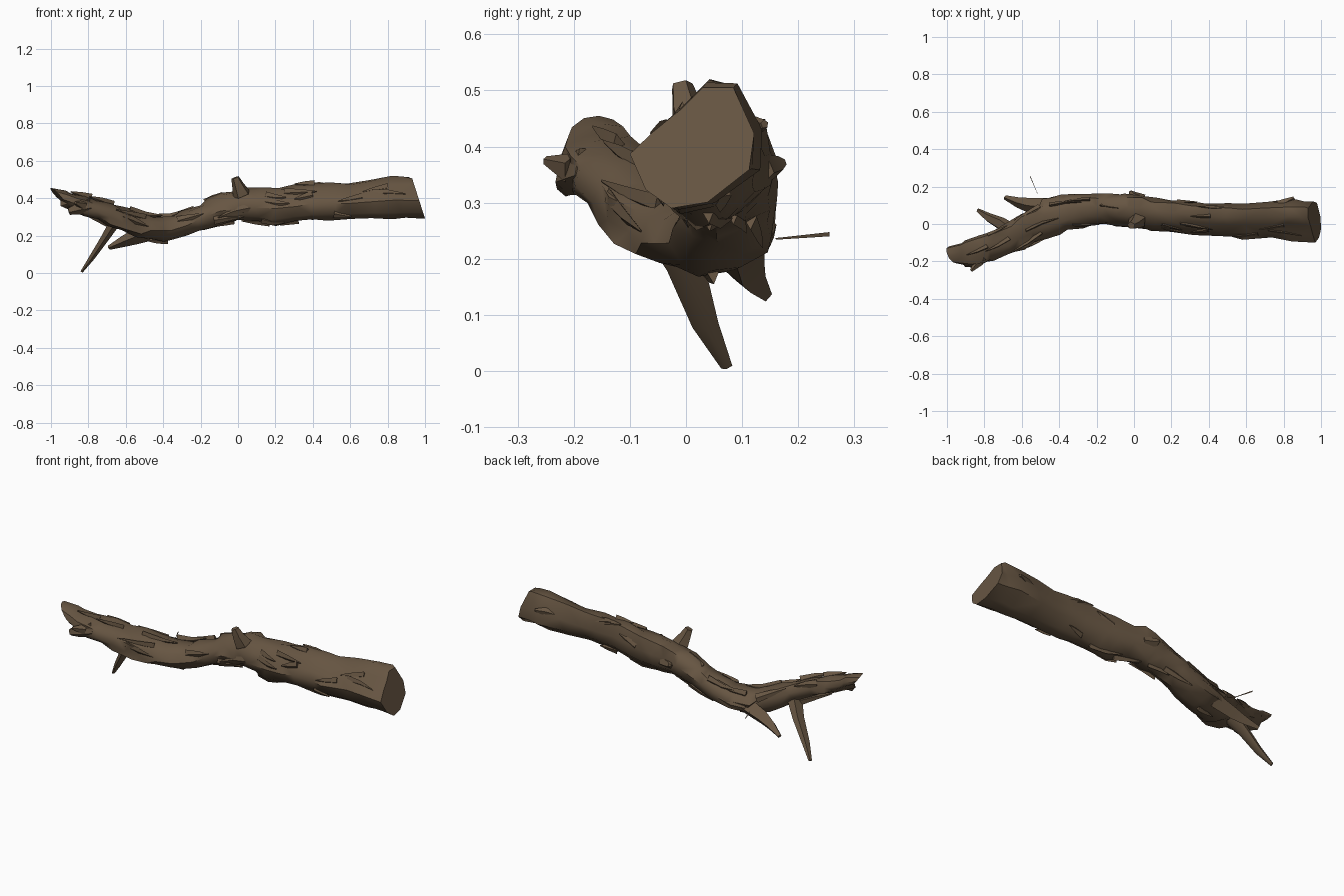
import bpy, bmesh, math, random
from mathutils import Vector

random.seed(11)
cube = bpy.data.objects.get("Cube")
if cube:
    bpy.data.objects.remove(cube)

bark = bpy.data.materials.new("brown_bark")
bark.use_nodes = True
bark.diffuse_color = (0.135, 0.092, 0.055, 1)
bark.node_tree.nodes["Principled BSDF"].inputs["Base Color"].default_value = bark.diffuse_color


def loft(name, rings, smooth=50):
    """Skin a list of equal-length rings and cap both ends."""
    bm = bmesh.new()
    rows = [[bm.verts.new(p) for p in ring] for ring in rings]
    n = len(rows[0])
    for a, b in zip(rows, rows[1:]):
        for i in range(n):
            j = (i + 1) % n
            bm.faces.new((a[i], a[j], b[j], b[i]))
    bm.faces.new(rows[0][::-1])
    bm.faces.new(rows[-1])
    bmesh.ops.triangulate(bm, faces=bm.faces[:])
    bmesh.ops.recalc_face_normals(bm, faces=bm.faces[:])
    mesh = bpy.data.meshes.new(name)
    bm.to_mesh(mesh)
    bm.free()
    mesh.materials.append(bark)
    obj = bpy.data.objects.new(name, mesh)
    bpy.context.collection.objects.link(obj)
    bpy.ops.object.select_all(action='DESELECT')
    obj.select_set(True)
    bpy.context.view_layer.objects.active = obj
    bpy.ops.object.shade_smooth_by_angle(angle=math.radians(smooth))


def twig(name, points, radii, flat=1.0, sides=5):
    """Tapered broken twig along a path; flat scales its second axis."""
    pts = [Vector(p) for p in points]
    rings = []
    for k, p in enumerate(pts):
        d = (pts[min(k + 1, len(pts) - 1)] - pts[max(k - 1, 0)]).normalized()
        u = d.cross(Vector((0.2, 1, 0.1))).normalized()
        v = d.cross(u)
        rings.append([p + radii[k] * (u * math.cos(t) + v * flat * math.sin(t))
                      for t in (2 * math.pi * i / sides for i in range(sides))])
    loft(name, rings)


# Trunk outline: x, y low, y high, z low, z high
outline = [
    (-0.97, -0.21, -0.12, 0.385, 0.455),
    (-0.88, -0.23, -0.08, 0.33, 0.43),
    (-0.75, -0.20, -0.03, 0.28, 0.40),
    (-0.60, -0.15, 0.06, 0.21, 0.35),
    (-0.47, -0.08, 0.14, 0.17, 0.31),
    (-0.36, -0.03, 0.16, 0.17, 0.31),
    (-0.20, -0.01, 0.16, 0.22, 0.37),
    (-0.08, -0.01, 0.16, 0.26, 0.43),
    (0.02, -0.02, 0.16, 0.28, 0.46),
    (0.20, -0.045, 0.135, 0.255, 0.465),
    (0.40, -0.07, 0.12, 0.28, 0.485),
    (0.60, -0.08, 0.11, 0.285, 0.48),
    (0.83, -0.09, 0.14, 0.285, 0.52),
    (0.965, -0.10, 0.125, 0.29, 0.505),
]
# Angular section of the thick end
chunk = [(0.97, 0.24), (0.64, 1), (0.15, 1), (-0.18, 0.65), (-0.62, 0.28),
         (-1, -0.1), (-0.75, -0.69), (-0.34, -1), (0.23, -0.9), (0.89, -0.36)]
SIDES = len(chunk)


def surface(row, u, scale=1.0):
    """Point u (counted in section corners) on the trunk, rounded to angular along x."""
    x, y0, y1, z0, z1 = row
    t = 2 * math.pi * (u + 0.3) / SIDES
    c, s = math.cos(t), math.sin(t)
    box = 0.5 + 0.5 / (abs(c) ** 3 + abs(s) ** 3) ** (1 / 3)
    rounded = Vector((c * box + 0.1 * s, s * box))
    i = int(u) % SIDES
    angular = Vector(chunk[i]).lerp(Vector(chunk[(i + 1) % SIDES]), u % 1)
    p = rounded.lerp(angular, min(1, max(0.15, x + 0.25))) * scale
    return Vector((x, (y0 + y1) / 2 + (y1 - y0) / 2 * p.x, (z0 + z1) / 2 + (z1 - z0) / 2 * p.y))


def row_at(x):
    for a, b in zip(outline, outline[1:]):
        if x <= b[0]:
            f = (x - a[0]) / (b[0] - a[0])
            return tuple(p + (q - p) * f for p, q in zip(a, b))
    return outline[-1]


xs = []
for a, b in zip(outline, outline[1:]):
    xs += [a[0], (a[0] + b[0]) / 2]
xs.append(outline[-1][0])

rings = []
for k, x in enumerate(xs):
    ring = []
    for i in range(SIDES):
        if 0 < k < len(xs) - 1:
            p = surface(row_at(x), i, random.uniform(0.86, 1.05))
            p.x += random.uniform(-0.025, 0.025)
        else:
            p = surface(row_at(x), i)
            if k:
                # slanted break at the thick end
                p.x += (0.40 - p.z) * 0.32
            else:
                # splintered slope at the thin end
                p.x += (0.42 - p.z) * 0.8 - (p.y + 0.165) * 0.3
        ring.append(p)
    rings.append(ring)
loft("trunk", rings, 45)

# Broken side branches
twig("hanging_spike", [(-0.66, -0.04, 0.27), (-0.71, 0.0, 0.19), (-0.78, 0.035, 0.085), (-0.835, 0.073, 0.008)],
     [0.03, 0.023, 0.016, 0.007], 1.6)
twig("lower_stub", [(-0.44, 0.09, 0.23), (-0.56, 0.10, 0.19), (-0.62, 0.115, 0.165), (-0.69, 0.142, 0.135)],
     [0.05, 0.04, 0.028, 0.012], 1.0, 4)
twig("upright_knob", [(0.02, 0.02, 0.42), (0.0, 0.0, 0.47), (-0.015, -0.008, 0.51)],
     [0.05, 0.033, 0.022], 0.9)
twig("end_nub", [(-0.80, -0.17, 0.36), (-0.86, -0.21, 0.345), (-0.905, -0.215, 0.33)],
     [0.045, 0.033, 0.02], 0.8)
twig("end_barb", [(-0.83, -0.2, 0.36), (-0.87, -0.25, 0.375)], [0.03, 0.008])
twig("rear_corner", [(0.72, 0.085, 0.42), (0.80, 0.11, 0.435), (0.855, 0.14, 0.44)], [0.02, 0.025, 0.008])
twig("rear_bump", [(0.05, 0.13, 0.36), (-0.01, 0.155, 0.365), (-0.02, 0.175, 0.372)], [0.03, 0.022, 0.008])
twig("loose_needle", [(-0.515, 0.16, 0.236), (-0.555, 0.255, 0.245)], [0.002, 0.005], 0.4, 3)

# Flakes of lifted bark lying along the trunk
for n in range(34):
    x = random.uniform(-0.85, 0.82)
    u = random.uniform(0, SIDES)
    length = random.uniform(0.08, 0.18) * random.choice((-1, 1))
    x2 = max(-0.93, min(0.94, x + length))
    twig("bark_flake", [surface(row_at(x), u, 0.88), surface(row_at((x + x2) / 2), u + 0.2, 0.95),
                        surface(row_at(x2), u + 0.35, random.uniform(0.98, 1.07))],
         [0.024, 0.017, 0.003], 0.5, 4)
